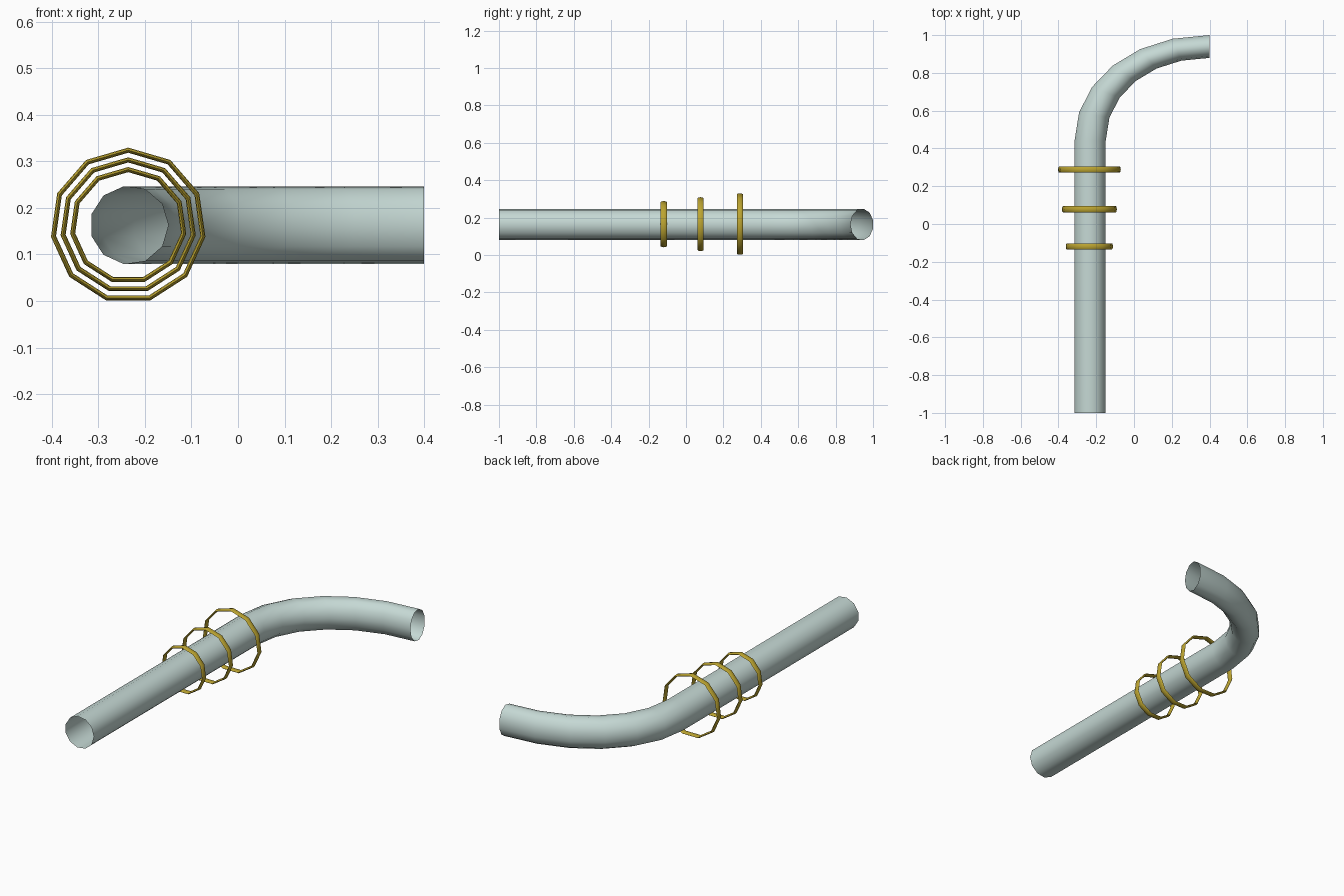
import bpy
from math import cos, sin, pi, radians
from mathutils import Vector
from mathutils.geometry import interpolate_bezier

if "Cube" in bpy.data.objects:
    bpy.data.objects.remove(bpy.data.objects["Cube"])

SIDES = 11


def material(name, rgb):
    m = bpy.data.materials.new(name)
    m.diffuse_color = (*rgb, 1)
    m.use_nodes = True
    m.node_tree.nodes["Principled BSDF"].inputs["Base Color"].default_value = m.diffuse_color
    return m


def skin(name, rings, mat, closed=False, angle=60):
    """Bridge a row of equal vertex loops with quads."""
    n, count = len(rings[0]), len(rings)
    faces = []
    for i in range(count if closed else count - 1):
        a, b = i * n, (i + 1) % count * n
        for j in range(n):
            k = (j + 1) % n
            faces.append((a + j, a + k, b + k, b + j))
    me = bpy.data.meshes.new(name)
    me.from_pydata([v for r in rings for v in r], [], faces)
    me.materials.append(mat)
    ob = bpy.data.objects.new(name, me)
    bpy.context.collection.objects.link(ob)
    bpy.ops.object.select_all(action='DESELECT')
    bpy.context.view_layer.objects.active = ob
    ob.select_set(True)
    bpy.ops.object.shade_smooth_by_angle(angle=radians(angle))
    return ob


glass = material("pale_tube", (0.56, 0.69, 0.66))
gold = material("gold", (0.50, 0.37, 0.03))

# Bent open tube: straight run, then a quarter bend, flattened along y
R, SQUASH, Z = 0.0843, 0.73, 0.163
p0, p1, p2, p3 = (Vector(p) for p in ((-0.234, 0.44, Z), (-0.234, 0.728, Z),
                                      (0.037, 0.941, Z), (0.40, 0.941, Z)))
bend = interpolate_bezier(p0, p1, p2, p3, 7)
path = [Vector((-0.234, -1, Z))] + list(bend)
loops = []
for i, c in enumerate(path):
    t = max(0, i - 1) / 6
    d = (p1 - p0) * (1 - t) ** 2 + (p2 - p1) * 2 * t * (1 - t) + (p3 - p2) * t * t
    side = Vector((d.y / SQUASH, -d.x, 0)).normalized()
    side.y *= SQUASH
    loops.append([c + R * (side * cos(a) + Vector((0, 0, sin(a))))
                  for a in (2 * pi * j / SIDES for j in range(SIDES))])
skin("bent_tube", loops, glass)

# Three loose rings around the tube, growing towards the bend
MINOR, HALF_W, HALF_T = 8, 0.0165, 0.0055
for name, y, outer in (("small_ring", -0.119, 0.126),
                       ("middle_ring", 0.078, 0.1468),
                       ("large_ring", 0.288, 0.1677)):
    loops = []
    for i in range(SIDES):
        a = pi / 2 + 2 * pi * i / SIDES
        loop = []
        for j in range(MINOR):
            b = 2 * pi * j / MINOR
            r = outer - HALF_T + HALF_T * cos(b)
            loop.append((-0.236 + r * cos(a), y + HALF_W * sin(b), 0.162 + r * sin(a)))
        loops.append(loop)
    skin(name, loops, gold, closed=True)
